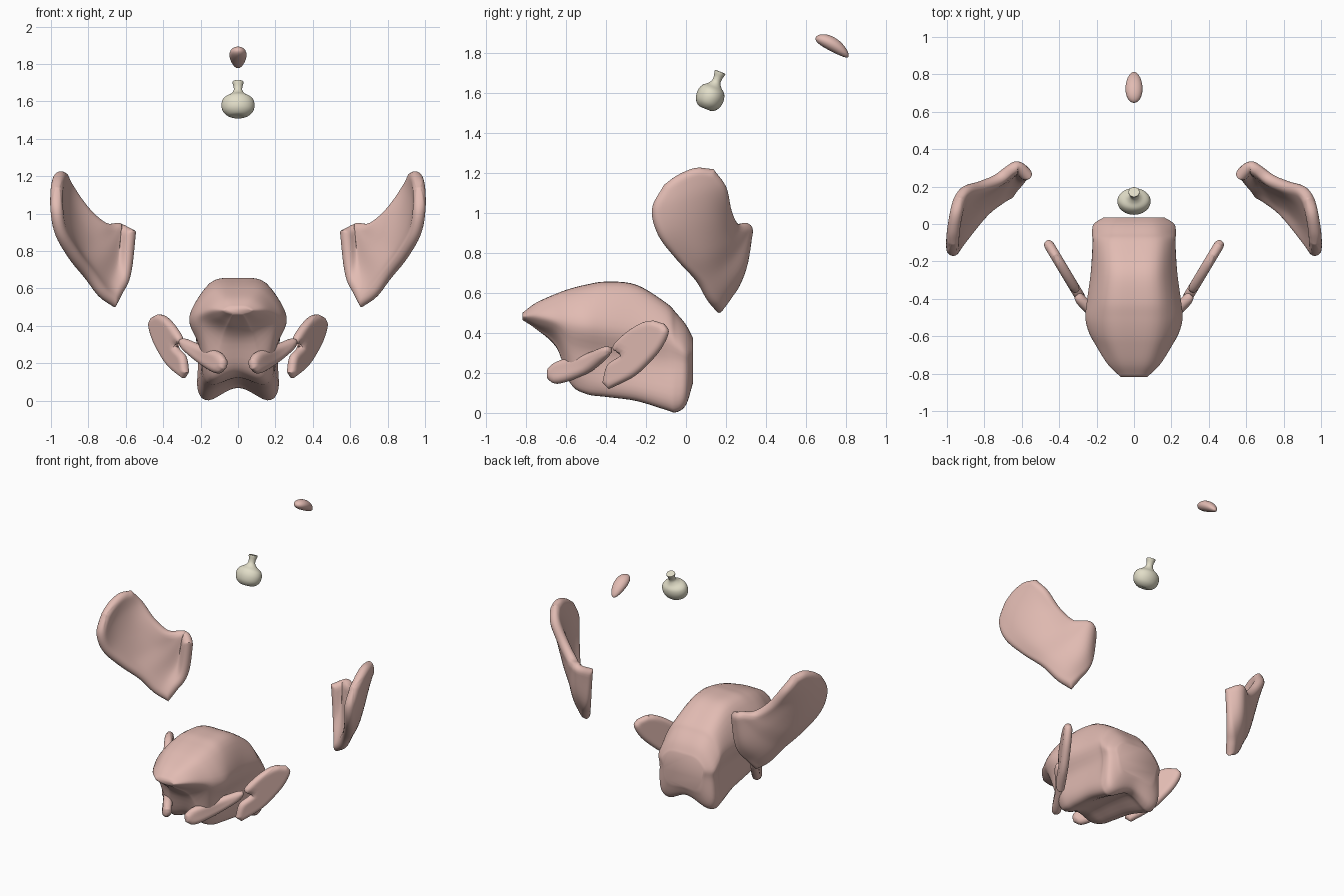
import bpy, bmesh, math
from mathutils import Vector, Matrix

if "Cube" in bpy.data.objects:
    bpy.data.objects.remove(bpy.data.objects["Cube"])


def material(name, color):
    m = bpy.data.materials.new(name)
    m.diffuse_color = color
    m.use_nodes = True
    m.node_tree.nodes["Principled BSDF"].inputs["Base Color"].default_value = m.diffuse_color
    return m


PINK = material("pink_skin", (0.76, 0.50, 0.45, 1))
CREAM = material("cream", (0.76, 0.73, 0.58, 1))


def spline(pts, ts, closed=False):
    """Catmull-Rom through pts at parameters ts in 0..1."""
    pts = [Vector(p) for p in pts]
    n = len(pts)
    if closed:
        get, spans = (lambda i: pts[i % n]), n
    else:
        ext = [pts[0] * 2 - pts[1]] + pts + [pts[-1] * 2 - pts[-2]]
        get, spans = (lambda i: ext[i + 1]), n - 1
    out = []
    for t in ts:
        i = min(int(t * spans), spans - 1)
        u = t * spans - i
        a, b, c, d = (get(i + k) for k in (-1, 0, 1, 2))
        out.append(0.5 * (2 * b + (c - a) * u + (2 * a - 5 * b + 4 * c - d) * u * u
                          + (3 * b - a - 3 * c + d) * u ** 3))
    return out


def finish(name, bm, mat, mirror=False):
    bmesh.ops.remove_doubles(bm, verts=bm.verts, dist=0.0004)
    bmesh.ops.recalc_face_normals(bm, faces=bm.faces)
    for f in bm.faces:
        f.smooth = True
    me = bpy.data.meshes.new(name)
    bm.to_mesh(me)
    bm.free()
    ob = bpy.data.objects.new(name, me)
    bpy.context.collection.objects.link(ob)
    me.materials.append(mat)
    if mirror:
        ob.modifiers.new("mirror", 'MIRROR').use_mirror_merge = False
    return ob


def skin(bm, rows, closed):
    """Quads between rows of points, ends capped when closed."""
    vs = [[bm.verts.new(p) for p in r] for r in rows]
    n = len(vs[0])
    for a, b in zip(vs, vs[1:]):
        for j in range(n if closed else n - 1):
            k = (j + 1) % n
            bm.faces.new((a[j], a[k], b[k], b[j]))
    if closed:
        bm.faces.new(vs[0])
        bm.faces.new(vs[-1])


def sheet(name, rows, half, nu, nv):
    """Curved fleshy sheet with rounded rim, mirrored over x."""
    ease = lambda n: [(1 - math.cos(math.pi * i / n)) / 2 for i in range(n + 1)]
    across = [spline(r, ease(nv)) for r in rows]
    cols = [spline([r[j] for r in across], ease(nu)) for j in range(nv + 1)]
    g = [[cols[j][i] for j in range(nv + 1)] for i in range(nu + 1)]
    rim = g[0] + g[-1] + [r[0] for r in g] + [r[-1] for r in g]
    top, low = [], []
    for i in range(nu + 1):
        t, l = [], []
        for j in range(nv + 1):
            p = g[i][j]
            du = g[min(i + 1, nu)][j] - g[max(i - 1, 0)][j]
            dv = g[i][min(j + 1, nv)] - g[i][max(j - 1, 0)]
            d = min(min((p - q).length for q in rim) / (half * 1.1), 1)
            off = du.cross(dv).normalized() * half * math.sqrt(1 - (1 - d) ** 2)
            t.append(p + off)
            l.append(p - off)
        top.append(t)
        low.append(l)
    bm = bmesh.new()
    skin(bm, top, False)
    skin(bm, low, False)
    return finish(name, bm, PINK, True)


# Body: lofted along y
# y, top z, top half-width, widest x, z, waist x, z, bottom x, z, groove z
stations = [
    (-0.818, .50, .04, .07, .485, .06, .475, .03, .465, .465),
    (-0.75, .55, .08, .14, .49, .11, .45, .06, .42, .42),
    (-0.65, .595, .12, .20, .48, .18, .42, .10, .335, .33),
    (-0.58, .62, .14, .24, .46, .20, .33, .15, .15, .18),
    (-0.50, .64, .15, .26, .45, .21, .30, .18, .095, .13),
    (-0.40, .655, .15, .25, .44, .20, .28, .19, .08, .12),
    (-0.25, .64, .14, .23, .42, .195, .27, .20, .06, .11),
    (-0.10, .55, .14, .22, .40, .20, .25, .215, .015, .09),
    (-0.05, .50, .13, .22, .36, .21, .25, .215, .003, .07),
    (0.0, .44, .12, .21, .32, .205, .24, .20, .04, .08),
    (0.035, .375, .10, .16, .31, .15, .25, .13, .15, .15),
]
loops = []
for y, zt, wt, ww, zw, wm, zm, wb, zb, zc in stations:
    half = [(wt, zt - .12 * (zt - zw)), (ww, zw), (wm, zm),
            (wb, zb + .25 * (zm - zb)), (wb * .72, zb)]
    ring = [(0, zt)] + half + [(0, zc)] + [(-x, z) for x, z in reversed(half)]
    loops.append(spline([(x, y, z) for x, z in ring], [i / 60 for i in range(60)], True))
long = [spline([l[j] for l in loops], [i / 50 for i in range(51)]) for j in range(60)]
bm = bmesh.new()
skin(bm, [[long[j][i] for j in range(60)] for i in range(51)], True)
finish("body", bm, PINK)

# Large upper ears: rows from the tip down to the folded base
sheet("large_ears", [
    [(.965, -.11, 1.14), (.965, -.04, 1.19), (.955, .05, 1.225), (.94, .14, 1.215)],
    [(.97, -.17, 1.02), (.965, -.05, 1.05), (.935, .08, 1.10), (.89, .20, 1.13)],
    [(.95, -.14, .89), (.93, 0, .93), (.88, .12, .97), (.80, .22, 1.02)],
    [(.88, -.05, .77), (.86, .07, .80), (.80, .17, .86), (.71, .25, .95)],
    [(.80, .05, .66), (.78, .13, .71), (.72, .22, .80), (.645, .30, .95)],
    [(.73, .11, .56), (.70, .19, .63), (.65, .27, .74), (.61, .305, .94)],
    [(.66, .165, .50), (.62, .20, .57), (.575, .24, .67), (.555, .245, .91)],
], .034, 48, 28)

# Side paddles: edge pairs (y, z), swung outward toward the back
paddle = [(-.415, .15, -.385, .12), (-.39, .24, -.30, .16), (-.325, .29, -.25, .19),
          (-.365, .33, -.20, .235), (-.30, .40, -.13, .315), (-.22, .45, -.09, .40),
          (-.165, .462, -.11, .445)]
swing = lambda y, z: Vector((.27 + (y + .42) * .6, y, z))
sheet("side_paddles", [[swing(a, b), (swing(a, b) + swing(c, d)) / 2, swing(c, d)]
                       for a, b, c, d in paddle], .027, 36, 20)

# Lower flippers
sheet("lower_flippers", [
    [(.065, -.685, .22), (.067, -.69, .195), (.07, -.685, .17)],
    [(.10, -.635, .26), (.105, -.64, .20), (.115, -.64, .146)],
    [(.19, -.50, .295), (.195, -.50, .24), (.20, -.50, .195)],
    [(.27, -.41, .328), (.28, -.41, .30), (.285, -.41, .265)],
    [(.30, -.375, .33), (.302, -.375, .318), (.305, -.375, .305)],
], .03, 28, 16)

# Small bean at the very top, slightly tapered and tilted
bm = bmesh.new()
bmesh.ops.create_uvsphere(bm, u_segments=32, v_segments=20, radius=1)
for v in bm.verts:
    x, y, z = v.co
    k = 1 - .18 * y
    v.co = (x * .045 * k, y * .095, z * .034 * k - .012 * y * y + .004)
bm.transform(Matrix.Translation((0, .735, 1.837)) @ Matrix.Rotation(math.radians(-31), 4, 'X'))
finish("top_bean", bm, PINK)

# Cream bulb with a short flared neck, lathed and tilted back
prof = spline([(.0, 0, -.064), (.035, 0, -.066), (.062, 0, -.04), (.070, 0, 0),
               (.060, 0, .036), (.036, 0, .058), (.023, 0, .078), (.022, 0, .10),
               (.028, 0, .126), (.024, 0, .132), (.0, 0, .132)], [i / 50 for i in range(51)])
rows = []
for p in prof[1:-1]:
    wide = 1.27 if p.z < .03 else 1.05 + .22 * max(0, 1 - (p.z - .03) / .05)
    rows.append([(p.x * wide * math.cos(a), p.x * math.sin(a), p.z)
                 for a in (2 * math.pi * i / 40 for i in range(40))])
bm = bmesh.new()
skin(bm, rows, True)
bm.transform(Matrix.Translation((0, .122, 1.583)) @ Matrix.Rotation(math.radians(-22), 4, 'X'))
finish("neck_bulb", bm, CREAM)
